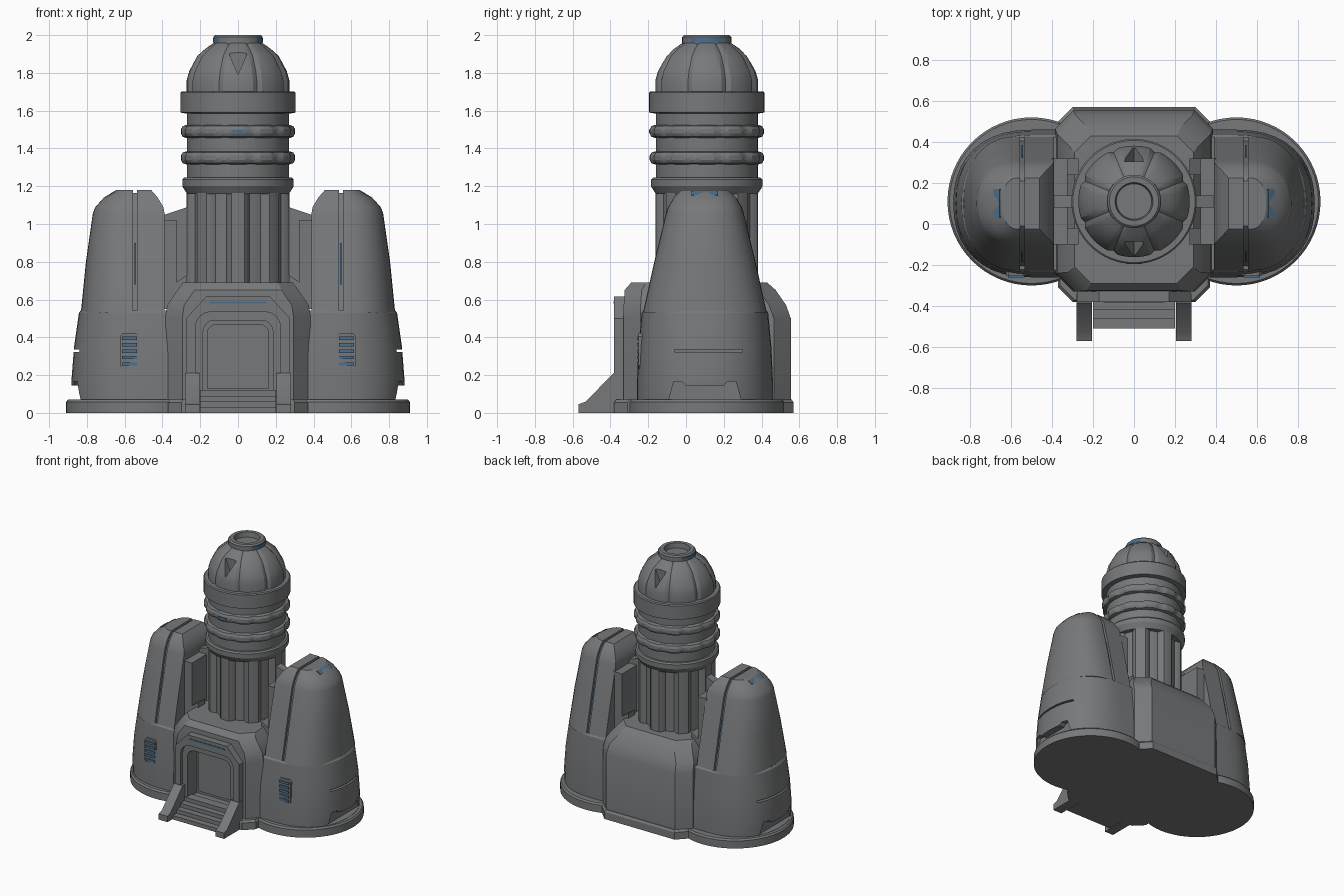
import bpy, bmesh, math
from mathutils import Vector

if "Cube" in bpy.data.objects:
    bpy.data.objects.remove(bpy.data.objects["Cube"])

def material(name, col):
    m = bpy.data.materials.new(name)
    m.diffuse_color = (*col, 1)
    m.use_nodes = True
    m.node_tree.nodes["Principled BSDF"].inputs["Base Color"].default_value = m.diffuse_color
    return m

GREY = material("hull grey", (0.185, 0.19, 0.195))
BLUE = material("light blue", (0.07, 0.16, 0.27))
CY = 0.11  # tower centre in y

def loft(name, rings, mat=GREY):
    bm = bmesh.new()
    vs = [[bm.verts.new(p) for p in r] for r in rings]
    n = len(rings[0])
    for a, b in zip(vs, vs[1:]):
        for i in range(n):
            j = (i + 1) % n
            bm.faces.new((a[i], a[j], b[j], b[i]))
    bm.faces.new(vs[0][::-1])
    bm.faces.new(vs[-1])
    bmesh.ops.recalc_face_normals(bm, faces=bm.faces)
    me = bpy.data.meshes.new(name)
    bm.to_mesh(me)
    bm.free()
    me.materials.append(mat)
    ob = bpy.data.objects.new(name, me)
    bpy.context.collection.objects.link(ob)
    return ob

def prism(name, pts, axis, a, b, mat=GREY, sx=1):
    # extrude a 2D outline along an axis; sx mirrors in x
    def p(u, v, t):
        q = {'x': (t, u, v), 'y': (u, t, v), 'z': (u, v, t)}[axis]
        return (q[0] * sx, q[1], q[2])
    return loft(name, [[p(u, v, t) for u, v in pts] for t in (a, b)], mat)

def box(name, x0, x1, y0, y1, z0, z1, mat=GREY, sx=1):
    return prism(name, [(x0, y0), (x1, y0), (x1, y1), (x0, y1)], 'z', z0, z1, mat, sx)

def lathe(name, prof, seg=64, mod=lambda d: 0, mat=GREY):
    # turned part round the tower axis; mod offsets the radius by angle
    rings = []
    for r, z in prof:
        ring = []
        for i in range(seg):
            d = 360 * i / seg
            q = max(r + mod(d), 0.001)
            ring.append((q * math.cos(math.radians(d)), CY + q * math.sin(math.radians(d)), z))
        rings.append(ring)
    return loft(name, rings, mat)

def cut(ob, cutters):
    for c in cutters:
        m = ob.modifiers.new("cut", 'BOOLEAN')
        m.operation, m.object, m.solver = 'DIFFERENCE', c, 'EXACT'
    dg = bpy.context.evaluated_depsgraph_get()
    dg.update()
    me = bpy.data.meshes.new_from_object(ob.evaluated_get(dg))
    ob.modifiers.clear()
    ob.data = me

def drop(cutters):
    for c in cutters:
        bpy.data.objects.remove(c)

def octagon(hx, y0, y1, c, z):
    return [(-hx + c, y0, z), (hx - c, y0, z), (hx, y0 + c, z), (hx, y1 - c, z),
            (hx - c, y1, z), (-hx + c, y1, z), (-hx, y1 - c, z), (-hx, y0 + c, z)]

def arch(hx, z0, z1, c):
    # door outline with rounded upper corners
    pts = [(-hx, z0), (hx, z0)]
    for s, a0 in ((1, 0), (-1, 90)):
        for k in range(5):
            a = math.radians(a0 + 22.5 * k)
            pts.append((s * (hx - c) + c * math.cos(a), z1 - c + c * math.sin(a)))
    return pts

def d_ring(s, z, xin, xc, xout, ry, cy=0.1, n=20):
    # D-shaped section: flat inner side, rounded outer side
    pts = [(s * xin, cy + ry, z), (s * xin, cy - ry, z)]
    for k in range(n + 1):
        a = math.pi * (k / n - 0.5)
        c, q = math.cos(a), math.sin(a)
        pts.append((s * (xc + (xout - xc) * max(c, 0) ** 0.88),
                    cy + ry * math.copysign(abs(q) ** 0.88, q), z))
    return pts

# central block, base and door
core = loft("core_block", [octagon(*r) for r in (
    (.385, -.33, .555, .09, .0), (.385, -.33, .555, .09, .5), (.375, -.33, .53, .09, .57),
    (.32, -.325, .475, .09, .65), (.29, -.29, .43, .08, .69))])
loft("core_base", [octagon(.37, -.38, .57, .07, 0), octagon(.37, -.38, .57, .07, .055),
                   octagon(.36, -.37, .56, .07, .07)])
frame = prism("door_frame", [(-.275, 0), (.275, 0), (.275, .5), (.17, .615), (-.17, .615), (-.275, .5)],
              'y', -.38, -.3)
holes = [prism("door_cutter", arch(.185, .11, .49, .06), 'y', -.6, -.24),
         prism("door_step_cutter", arch(.225, .09, .535, .08), 'y', -.6, -.355)]
cut(core, holes)
cut(frame, holes)
drop(holes)
prism("door_panel", arch(.165, .13, .47, .05), 'y', -.25, -.235)
box("door_light", -.15, .15, -.384, -.37, .578, .59, BLUE)

# front steps and side rails
for k in range(4):
    box("step", -.2, .2, -.37 - .047 * k, -.3, 0, .12 - .03 * k)
for s in (1, -1):
    prism("ramp_rail", [(-.57, 0), (-.57, .045), (-.53, .06), (-.385, .21), (-.34, .21), (-.34, 0)],
          'x', .205, .28, GREY, s)

for s in (1, -1):
    # pod foot plate
    loft("pod_base", [[(s * (.5 + r * math.cos(i * math.pi / 32)), CY + r * math.sin(i * math.pi / 32), z)
                       for i in range(64)] for r, z in ((.41, 0), (.41, .058), (.4, .07))])
    # lower pod with side notch and slits
    low = loft("pod_lower", [d_ring(s, z, .37, .5, xo, ry) for z, xo, ry in
               ((.05, .875, .36), (.17, .882, .36), (.35, .868, .352), (.53, .842, .335), (.542, .832, .325))])
    cuts = [prism("notch_cutter", [(-.09, .072), (-.065, .165), (-.02, .165), (0, .145), (.2, .145),
                                   (.22, .165), (.265, .165), (.29, .072)], 'x', .825, 1, GREY, s),
            box("slit_cutter", .8, 1, -.06, .3, .322, .336, GREY, s)]
    cut(low, cuts)
    drop(cuts)
    # upper pod: inner slab, seam, outer shell
    table = ((.53, .39, .832, .328), (.8, .39, .805, .268), (1.06, .39, .768, .205),
             (1.09, .395, .755, .195), (1.14, .425, .71, .165), (1.18, .46, .645, .125))
    loft("pod_outer_shell", [d_ring(s, z, .555, .565, xo, ry) for z, xi, xo, ry in table])
    for nm, a, b, inset in (("pod_inner_slab", None, .535, 0), ("pod_seam", .53, .56, .016)):
        loft(nm, [[(s * (a or xi), .1 - ry + inset, z - inset), (s * b, .1 - ry + inset, z - inset),
                   (s * b, .1 + ry - inset, z - inset), (s * (a or xi), .1 + ry - inset, z - inset)]
                  for z, xi, xo, ry in table])
    # seam lights, front and back
    for t in (1, -1):
        loft("seam_light", [[(s * x, .1 + t * (ry + o), z) for x, o in
                             ((.541, -.02), (.549, -.02), (.549, -.01), (.541, -.01))]
                            for z, ry in ((.68, .295), (.9, .244))], BLUE)
    prism("pod_top_light", [(.655, 1.174), (.685, 1.154), (.682, 1.148), (.65, 1.168)], 'y', .03, .17, BLUE, s)
    # front vent
    prism("vent_frame", [(.525, .25), (.54, .232), (.61, .232), (.625, .25), (.625, .405),
                         (.61, .422), (.54, .422), (.525, .405)], 'y', -.252, -.2, GREY, s)
    for k in range(5):
        box("vent_slat", .535, .615, -.26, -.24, .25 + k * .034, .268 + k * .034, BLUE, s)
    # links between pod and tower
    box("pod_inner_plate", .325, .4, -.1, .32, .55, 1.02, GREY, s)
    prism("tower_web", [(.22, .6), (.4, .6), (.4, 1.045), (.22, 1.105)], 'y', .08, .14, GREY, s)
    for y in (-.1, .24):
        prism("lower_strut", [(.27, .73), (.4, .64), (.4, .58), (.27, .66)], 'y', y, y + .08, GREY, s)

# tower: fluted shaft, rings, dome, cap
def near(d, step, off=0):
    return abs((d - off + step / 2) % step - step / 2)

lathe("fluted_shaft", [(.272, .6), (.272, 1.2)], 96,
      lambda d: 0 if near(d, 45) < 10 else -.012 if near(d, 45) < 13 else -.036)
lathe("flute_collar", [(.27, 1.16), (.292, 1.195), (.295, 1.2), (.295, 1.235), (.285, 1.245)])
lathe("tower_neck", [(.27, 1.2), (.27, 1.6)])
for z in (1.35, 1.49):
    lathe("tower_ring", [(.272, z - .035), (.293, z - .028), (.302, z - .012), (.302, z + .012),
                         (.293, z + .028), (.272, z + .035)], 96,
          lambda d: -.009 if near(d, 30, 15) < 4 else 0)
box("ring_light", -.035, .035, CY - .306, CY - .29, 1.482, 1.498, BLUE)
lathe("tower_belt", [(.275, 1.585), (.305, 1.59), (.305, 1.695), (.298, 1.702), (.27, 1.702)])
dome = lathe("dome", [(.272, 1.69), (.272, 1.76), (.258, 1.81), (.215, 1.89), (.17, 1.93), (.13, 1.957)], 64,
             lambda d: -.012 if near(d, 45, 22.5) < 3 else 0)
vees = [prism("vee_cutter", [(-.055, 1.92), (0, 1.79), (.055, 1.92)], 'y', CY + a, CY + b)
        for a, b in ((-.4, -.195), (.195, .4))]
cut(dome, vees)
drop(vees)
lathe("dome_cap", [(.12, 1.94), (.13, 1.955), (.13, 1.99), (.12, 2.0), (.092, 2.0), (.086, 1.962), (.001, 1.962)])
for c in (0, 180):
    a = [math.radians(c - 40 + 10 * k) for k in range(9)]
    loft("cap_light", [[(r * math.cos(t), CY + r * math.sin(t), z) for r, z in
                        ((.125, 1.962), (.133, 1.962), (.133, 1.985), (.125, 1.985))] for t in a], BLUE)

# smooth curved faces, keep hard edges
for o in bpy.context.scene.objects:
    o.select_set(o.type == 'MESH')
    bpy.context.view_layer.objects.active = o
bpy.ops.object.shade_smooth_by_angle(angle=math.radians(28))
